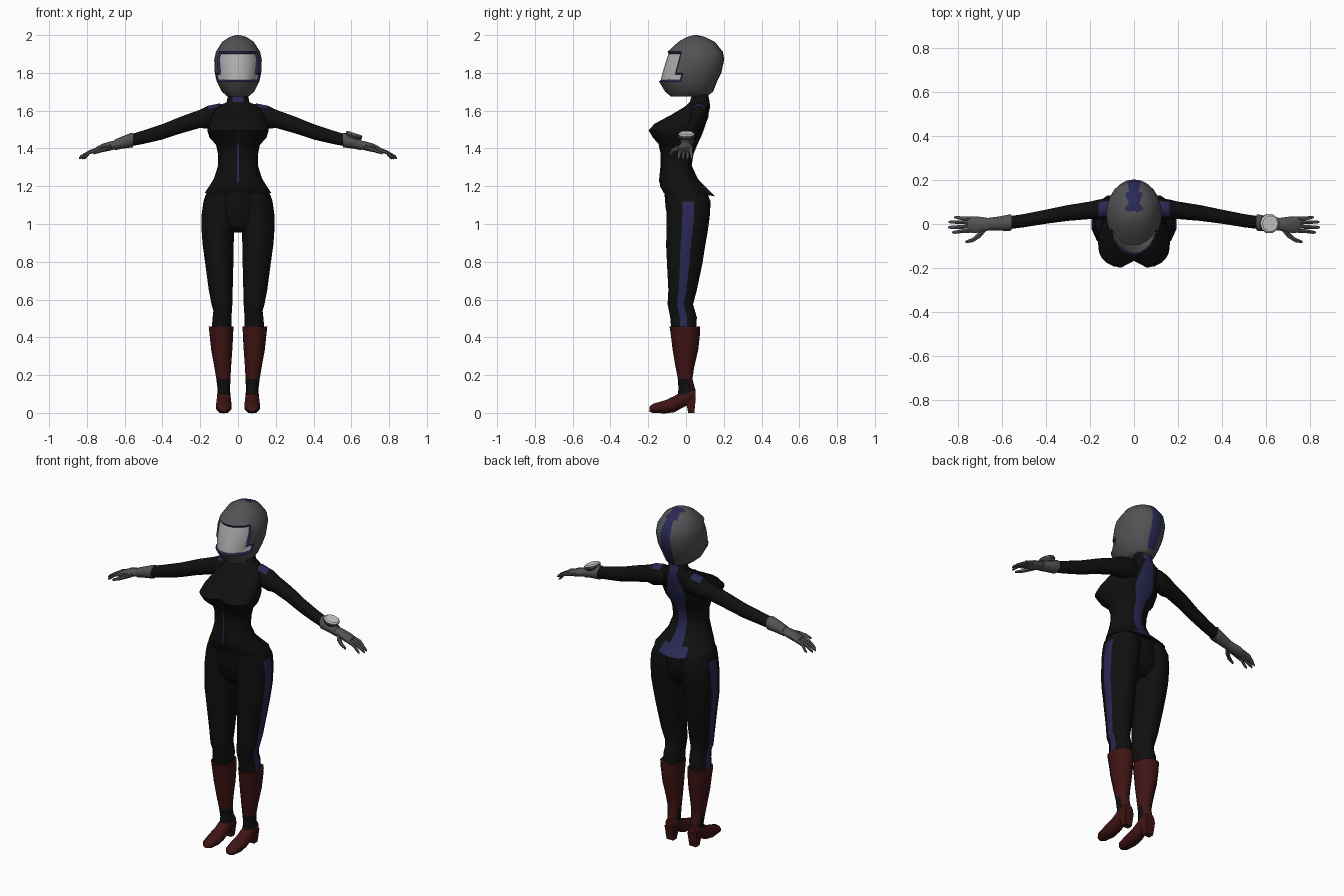
import bpy, bmesh, math
from mathutils import Vector

if "Cube" in bpy.data.objects:
    bpy.data.objects.remove(bpy.data.objects["Cube"])

def material(name, r, g, b):
    m = bpy.data.materials.new(name)
    m.diffuse_color = (r, g, b, 1)
    m.use_nodes = True
    m.node_tree.nodes["Principled BSDF"].inputs["Base Color"].default_value = m.diffuse_color
    return m

BLACK = material("black_suit", .005, .005, .005)
NAVY = material("navy_trim", .022, .022, .09)
RED = material("dark_red_leather", .05, .007, .007)
GREY = material("grey_shell", .085, .085, .09)
VISOR = material("visor_silver", .42, .42, .43)
WHITE = material("watch_face", .62, .62, .62)

def spow(v, e):
    return math.copysign(abs(v) ** e, v)

def flat_ring(z, x0, x1, yf, yb, n, yc=None, e=1, cleft=0, phase=0, dip=0):
    """Horizontal ring between x0..x1 and yf..yb, widest at yc."""
    xc, hw = (x0 + x1) / 2, (x1 - x0) / 2
    yc = (yf + yb) / 2 if yc is None else yc
    pts = []
    for i in range(n):
        a = 2 * math.pi * (i + phase) / n
        c, s = math.cos(a), math.sin(a)
        x = xc + hw * spow(c, e)
        y = yc + (yb - yc if s > 0 else yc - yf) * spow(s, e if s < 0 else 1)
        if s < 0:
            y += cleft * math.exp(-((x - xc) / .03) ** 2)
        pts.append((x, y, z - dip * max(s, 0) ** 3))
    return pts

def tube_rings(rows, n, axis="x"):
    """Rings across the x or y axis: rows of (centre, half width, half height)."""
    rings = []
    for (x, y, z), w, h in rows:
        ring = []
        for i in range(n):
            a = 2 * math.pi * (i + .5) / n
            u, v = w * math.cos(a), h * math.sin(a)
            ring.append((x, y + u, z + v) if axis == "x" else (x + u, y, z + v))
        rings.append(ring)
    return rings

def loft(name, rings, mats, rule=None, side=1, angle=50, inset=None):
    """Skin a list of rings; rule(centre, normal) picks the material index."""
    bm = bmesh.new()
    loops = [[bm.verts.new((p[0] * side, p[1], p[2])) for p in r] for r in rings]
    n = len(rings[0])
    for a, b in zip(loops, loops[1:]):
        for i in range(n):
            j = (i + 1) % n
            bm.faces.new((a[i], a[j], b[j], b[i]))
    bm.faces.new(loops[0])
    bm.faces.new(loops[-1])
    bmesh.ops.recalc_face_normals(bm, faces=bm.faces)
    bm.normal_update()
    if rule:
        for f in bm.faces:
            c, nn = f.calc_center_median(), f.normal.copy()
            c.x *= side
            nn.x *= side
            f.material_index = rule(c, nn)
    if inset:
        picked = [f for f in bm.faces if f.material_index == inset]
        rim = bmesh.ops.inset_region(bm, faces=picked, thickness=.009, depth=-.008,
                                     use_even_offset=True)["faces"]
        for f in rim:
            f.material_index = 1
    me = bpy.data.meshes.new(name)
    bm.to_mesh(me)
    bm.free()
    for m in mats:
        me.materials.append(m)
    ob = bpy.data.objects.new(name, me)
    bpy.context.collection.objects.link(ob)
    bpy.ops.object.select_all(action="DESELECT")
    ob.select_set(True)
    bpy.context.view_layer.objects.active = ob
    bpy.ops.object.shade_smooth_by_angle(angle=math.radians(angle))
    return ob

# Jacket: z, half width, front, back, widest y, squareness, cleft, rear dip
jacket = [(1.165, .176, -.118, .155, .0, 1, 0, .02), (1.20, .152, -.137, .1, -.02, 1, 0, 0),
          (1.24, .128, -.139, .062, -.04, 1, 0, 0), (1.31, .105, -.132, .03, -.05, 1, 0, 0),
          (1.37, .106, -.131, .04, -.045, 1, 0, 0), (1.42, .116, -.142, .06, -.05, .95, 0, 0),
          (1.455, .15, -.178, .077, -.075, .8, .03, 0), (1.495, .163, -.202, .093, -.085, .75, .035, 0),
          (1.53, .155, -.172, .105, -.06, .8, .03, 0), (1.58, .135, -.078, .118, .0, .9, .005, 0),
          (1.62, .115, -.008, .128, .06, 1, 0, 0), (1.645, .06, .02, .125, .07, 1, 0, 0),
          (1.70, .05, .035, .115, .075, 1, 0, 0)]
def jacket_rule(c, n):
    width = .085 if c.z < 1.19 else .03
    return int(c.y > .02 and abs(c.x) < width and abs(n.z) < .95)
loft("jacket", [flat_ring(z, -w, w, f, b, 24, yc, e, cl, dip=d)
                for z, w, f, b, yc, e, cl, d in jacket], [BLACK, NAVY], jacket_rule)

# Front zip
loft("zip", [[(-.005, y - .003, z), (.005, y - .003, z), (.005, y + .004, z), (-.005, y + .004, z)]
             for z, y in ((1.22, -.139), (1.24, -.139), (1.31, -.132), (1.37, -.131), (1.42, -.142))],
     [NAVY])

# Hips filling the space between the legs
loft("hips", [flat_ring(z, -w, w, f, b, 16) for z, w, f, b in
              ((.955, .12, -.05, .06), (1.0, .16, -.09, .105), (1.08, .178, -.107, .12),
               (1.17, .165, -.115, .115))], [BLACK])

# Helmet with inset visor and rear stripe
helmet = [(1.675, .055, -.08, .11), (1.70, .085, -.11, .143), (1.755, .113, -.143, .165),
          (1.80, .123, -.133, .187), (1.87, .126, -.112, .202), (1.912, .117, -.097, .195),
          (1.965, .083, -.04, .152), (1.99, .045, .005, .1), (2.0, .01, .04, .06)]
def helmet_rule(c, n):
    if 1.755 < c.z < 1.912 and c.y < -.03 and abs(c.x) < .112:
        return 2
    return int(abs(c.x) < .03 and c.y > .06 and c.z > 1.69)
loft("helmet", [flat_ring(z, -w, w, f, b, 24) for z, w, f, b in helmet],
     [GREY, NAVY, VISOR], helmet_rule, angle=40, inset=2)

# Limb tables
leg = [(.44, .034, .142, -.08, .055), (.505, .032, .136, -.086, .06), (.54, .031, .132, -.093, .05),
       (.575, .028, .142, -.1, .04), (.65, .026, .157, -.096, .06), (.79, .022, .176, -.104, .09),
       (.89, .02, .19, -.109, .106), (.955, .018, .195, -.107, .118), (1.05, .002, .196, -.108, .131),
       (1.12, .0, .186, -.11, .134), (1.165, .0, .17, -.112, .115)]
boot = [(.09, .04, .108, -.045, .045), (.125, .042, .108, -.04, .048), (.18, .04, .115, -.043, .034),
        (.24, .037, .125, -.055, .043), (.335, .03, .142, -.071, .065), (.41, .026, .15, -.08, .073),
        (.457, .024, .155, -.087, .074)]
arm = [((.07, .07, 1.575), .045, .055), ((.1, .07, 1.58), .05, .06), ((.16, .066, 1.565), .047, .063),
       ((.2, .062, 1.557), .041, .05), ((.3, .05, 1.525), .037, .046), ((.4, .033, 1.488), .033, .042),
       ((.5, .015, 1.46), .031, .037), ((.58, .004, 1.44), .03, .032)]
cuff = [((.555, .007, 1.444), .037, .038), ((.565, .006, 1.444), .039, .039),
        ((.61, .002, 1.432), .034, .033), ((.655, .0, 1.418), .03, .028)]
palm = [((.64, .0, 1.422), .026, .022), ((.68, -.002, 1.412), .034, .024),
        ((.72, -.003, 1.402), .04, .022), ((.755, -.003, 1.39), .037, .015)]
foot = [((.075, -.192, .02), .02, .014), ((.075, -.175, .024), .034, .024),
        ((.075, -.11, .032), .044, .035), ((.075, -.06, .047), .041, .043),
        ((.075, -.02, .072), .038, .045), ((.075, .025, .092), .036, .044),
        ((.075, .05, .09), .027, .035)]

for side, tag in ((-1, "left"), (1, "right")):
    # Leg with outer side stripe
    loft(tag + "_leg", [flat_ring(z, a, b, f, k, 12, phase=.5) for z, a, b, f, k in leg],
         [BLACK, NAVY], lambda c, n: int(n.x > .93 and c.z < 1.1), side)
    # Boot shaft with dark ankle front
    loft(tag + "_boot", [flat_ring(z, a, b, f, k, 12) for z, a, b, f, k in boot],
         [RED, BLACK], lambda c, n: int(c.z < .18 and c.y < .015), side)
    # Shoe and heel
    loft(tag + "_shoe", tube_rings(foot, 10, "y"), [RED], None, side)
    loft(tag + "_heel", [[(.075 + x, y, z) for x, y in ((-w, f), (w, f), (w, b), (-w, b))]
                         for z, w, f, b in ((0, .022, .012, .044), (.08, .03, -.005, .052))],
         [RED], None, side)
    # Sleeve with shoulder patch
    loft(tag + "_arm", tube_rings(arm, 12), [BLACK, NAVY],
         lambda c, n: int(.1 < c.x < .165 and n.z > .6), side)
    # Glove: cuff, palm, fingers, thumb
    loft(tag + "_glove_cuff", tube_rings(cuff, 10), [GREY], None, side)
    loft(tag + "_glove_palm", tube_rings(palm, 10), [GREY], None, side)
    for k, (y, tip) in enumerate(((-.033, .825), (-.013, .843), (.008, .84), (.026, .815))):
        loft(f"{tag}_finger_{k + 1}",
             tube_rings([((.735, y * .9, 1.396), .011, .013), ((.785, y, 1.381), .01, .011),
                         ((tip - .01, y * 1.15, 1.355), .008, .009),
                         ((tip, y * 1.15, 1.347), .004, .005)], 6), [GREY], None, side)
    loft(tag + "_thumb",
         tube_rings([((.665, -.01, 1.413), .016, .016), ((.695, -.045, 1.402), .018, .014),
                     ((.73, -.072, 1.388), .012, .011), ((.765, -.082, 1.375), .006, .007)], 6),
         [GREY], None, side)

# Wrist watch, tilted with the forearm
slope = Vector((1, 0, -.33)).normalized()
up = Vector((.33, 0, 1)).normalized()
watch_rings = []
for h, r in ((-.012, .036), (.0, .045), (.012, .045), (.018, .037)):
    watch_rings.append([tuple(Vector((.612, .002, 1.465)) + up * h + slope * r * math.cos(t)
                              + Vector((0, r * math.sin(t), 0)))
                        for t in (2 * math.pi * i / 10 for i in range(10))])
loft("watch", watch_rings, [GREY, WHITE], lambda c, n: int(n.z > .3), angle=30)
